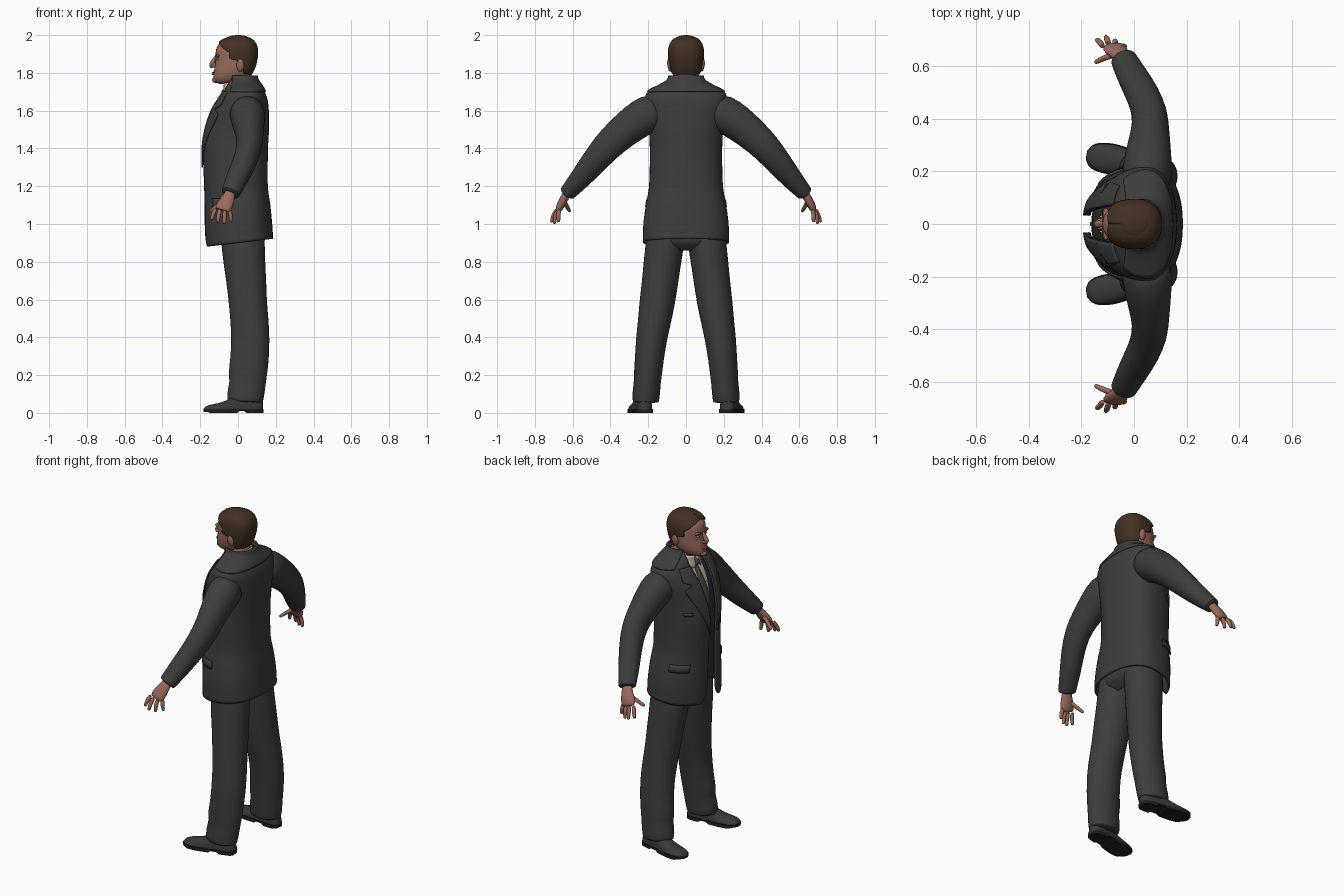
import bpy, bmesh, math
from mathutils import Vector, Matrix

if "Cube" in bpy.data.objects:
    bpy.data.objects.remove(bpy.data.objects["Cube"])

def mat(name, r, g, b):
    m = bpy.data.materials.new(name)
    m.diffuse_color = (r, g, b, 1)
    m.use_nodes = True
    m.node_tree.nodes["Principled BSDF"].inputs["Base Color"].default_value = m.diffuse_color
    return m

SUIT = mat("charcoal suit", .047, .047, .048)
VEST = mat("waistcoat grey", .032, .031, .031)
TIE = mat("tie grey", .07, .068, .06)
SHIRT = mat("cream shirt", .58, .53, .39)
SKIN = mat("skin", .33, .15, .11)
HAIR = mat("brown hair", .055, .03, .016)
SHOE = mat("shoe leather", .04, .04, .04)
SOLE = mat("shoe sole", .014, .014, .014)
EYE = mat("eye white", .5, .45, .4)
LIP = mat("lips", .27, .09, .075)

def finish(name, bm, m, mirror=False, thick=0, sub=0):
    bmesh.ops.recalc_face_normals(bm, faces=bm.faces)
    me = bpy.data.meshes.new(name)
    bm.to_mesh(me)
    bm.free()
    ob = bpy.data.objects.new(name, me)
    bpy.context.collection.objects.link(ob)
    me.materials.append(m)
    me.shade_smooth()
    me.set_sharp_from_angle(angle=math.radians(50))
    if thick:
        s = ob.modifiers.new("thickness", 'SOLIDIFY')
        s.thickness, s.offset = thick, 0
    if sub:
        s = ob.modifiers.new("smooth", 'SUBSURF')
        s.levels = s.render_levels = sub
    if mirror:
        s = ob.modifiers.new("mirror", 'MIRROR')
        s.use_axis = (False, True, False)
    return ob

def grid(name, rows, m, closed=True, caps=True, **kw):
    bm = bmesh.new()
    vs = [[bm.verts.new(p) for p in r] for r in rows]
    n = len(rows[0])
    for a, b in zip(vs, vs[1:]):
        for i in range(n if closed else n - 1):
            j = (i + 1) % n
            bm.faces.new((a[i], a[j], b[j], b[i]))
    if closed and caps:
        bm.faces.new(vs[0])
        bm.faces.new(vs[-1])
    return finish(name, bm, m, **kw)

def ball(name, c, r, m, rot=0, mirror=False):
    bm = bmesh.new()
    M = Matrix.Translation(c) @ Matrix.Rotation(rot, 4, 'X') @ Matrix.Diagonal((*r, 1))
    bmesh.ops.create_uvsphere(bm, u_segments=16, v_segments=10, radius=1, matrix=M)
    return finish(name, bm, m, mirror)

def sample(tab, t):
    # smooth interpolation of table rows (key, values...)
    t = min(max(t, tab[0][0]), tab[-1][0])
    i = max(k for k in range(len(tab) - 1) if tab[k][0] <= t)
    a, b = tab[i], tab[i + 1]
    p, q = tab[max(i - 1, 0)], tab[min(i + 2, len(tab) - 1)]
    h = b[0] - a[0]
    u = (t - a[0]) / h
    out = []
    for k in range(1, len(a)):
        m0 = (b[k] - p[k]) / (b[0] - p[0]) * h
        m1 = (q[k] - a[k]) / (q[0] - a[0]) * h
        out.append((2*u**3 - 3*u*u + 1)*a[k] + (u**3 - 2*u*u + u)*m0
                   + (3*u*u - 2*u**3)*b[k] + (u**3 - u*u)*m1)
    return out

def steps(a, b, n):
    return [a + (b - a) * i / n for i in range(n + 1)]

def surf(tab, z, ang, off=0, n=2.3):
    # point on a body section; angle 0 is the face side (-x)
    xf, xb, w = sample(tab, z)
    xc = xf * .42 + xb * .58
    c, s = math.cos(ang), math.sin(ang)
    d = (xc - xf if c > 0 else xb - xc) + off
    return Vector((xc - d * math.copysign(abs(c) ** (2 / n), c),
                   (w + off) * math.copysign(abs(s) ** (2 / n), s), z))

def y_angle(tab, z, y, n=2.3):
    return math.asin(min(1, max(0, y) / sample(tab, z)[2]) ** (n / 2))

def wrap(tab, zs, gap, off=0, n=48):
    # shell open at the front by an angle gap(z)
    return [[surf(tab, z, a, off) for a in steps(gap(z), 2 * math.pi - gap(z), n)] for z in zs]

def tube(name, path, m, ref=(1, 0, 0), sides=16, mirror=True, sub=1):
    # path rows: x, y, z, radius along ref, radius across
    ref, rows = Vector(ref), []
    for i, p in enumerate(path):
        t = Vector(path[min(i + 1, len(path) - 1)][:3]) - Vector(path[max(i - 1, 0)][:3])
        t.normalize()
        a = (ref - t * ref.dot(t)).normalized()
        b = t.cross(a)
        rows.append([Vector(p[:3]) + a * p[3] * math.cos(k * math.tau / sides)
                     + b * p[4] * math.sin(k * math.tau / sides) for k in range(sides)])
    return grid(name, rows, m, mirror=mirror, sub=sub)

# jacket body: z, front x, back x, half width
J = [(.90, -.168, .18, .222), (1.0, -.172, .175, .22), (1.1, -.172, .165, .207),
     (1.2, -.175, .152, .19), (1.4, -.18, .153, .186), (1.5, -.167, .158, .19),
     (1.6, -.135, .157, .205), (1.66, -.1, .15, .212), (1.70, -.075, .135, .195),
     (1.735, -.06, .115, .13), (1.755, -.052, .1, .095), (1.775, -.05, .09, .08)]
GAP = [(.90, .085), (.93, .055), (1.0, .04), (1.3, .032), (1.4, .038), (1.6, .06), (1.7, .07), (1.775, .06)]
def jgap(z): return y_angle(J, z, sample(GAP, z)[0])
rows = wrap(J, steps(.90, 1.775, 50), jgap)
for r in rows:
    for p in r:  # hem hangs lower at the front
        if p.z < 1: p.z += p.x * .12 * (1 - p.z) / .1
grid("jacket_body", rows, SUIT, closed=False, thick=.012)

# lapels with a notch, coat collar, pocket flaps
LW = [(1.3, .004), (1.45, .055), (1.585, .092), (1.6, .055), (1.615, .055), (1.625, .085), (1.7, .07)]
rows = []
for z in steps(1.3, 1.7, 40):
    g, w = sample(GAP, z)[0] - .002, sample(LW, z)[0]
    rows.append([surf(J, z, y_angle(J, z, g + w * k / 6), .011) for k in range(7)])
grid("lapel", rows, SUIT, closed=False, thick=.008, mirror=True)
grid("coat_collar", wrap(J, steps(1.7, 1.785, 8), lambda z: .9, .01), SUIT, closed=False, thick=.01)
grid("pocket_flap", [[surf(J, z, a, .01) for a in steps(.75, 1.35, 10)] for z in (1.09, 1.11, 1.135)],
     SUIT, closed=False, thick=.006, mirror=True)
grid("breast_pocket", [[surf(J, z, a, .008) for a in steps(.72, 1.0, 6)] for z in (1.43, 1.45)],
     SUIT, closed=False, thick=.005)

# waistcoat, shirt, tie and buttons
VG = [(1.0, .0005), (1.45, .0005), (1.5, .016), (1.62, .045), (1.72, .065)]
grid("waistcoat", wrap(J, steps(1.0, 1.72, 30), lambda z: y_angle(J, z, sample(VG, z)[0]), -.018),
     VEST, closed=False)
grid("shirt", wrap(J, steps(1.35, 1.74, 16), lambda z: 0, -.03), SHIRT, closed=False)
for i in range(5):
    p = surf(J, 1.08 + .085 * i, 0, -.017)
    ball("waistcoat_button", p, (.005, .008, .008), TIE)
tie = [surf(J, z, 0, -.025) for z in (1.43, 1.5, 1.58, 1.65, 1.69)]
tube("tie", [(*p, w, .008) for p, w in zip(tie, (.03, .028, .024, .018, .015))], TIE,
     ref=(0, 1, 0), mirror=False)
ball("tie_knot", (-.072, 0, 1.695), (.016, .02, .02), TIE)
C = [(1.69, -.082, .08, .082), (1.73, -.076, .076, .072), (1.76, -.074, .074, .069)]
rows = wrap(C, steps(1.69, 1.76, 5), lambda z: .22)
for r in rows:
    for p in r: p.z += .22 * p.x
grid("shirt_collar", rows, SHIRT, closed=False, thick=.006)

# sleeves
tube("sleeve", [(.045, .13, 1.60, .085, .09), (.05, .2, 1.585, .098, .105), (.055, .27, 1.54, .088, .097),
                (.062, .35, 1.475, .074, .088), (.062, .42, 1.41, .068, .081), (.035, .49, 1.325, .064, .07),
                (-.005, .56, 1.24, .06, .058), (-.036, .621, 1.172, .052, .045),
                (-.04, .628, 1.163, .051, .044), (-.042, .631, 1.159, .04, .034)], SUIT, sides=20)

# hands
tube("palm", [(-.035, .61, 1.185, .028, .022), (-.045, .638, 1.15, .03, .022), (-.062, .655, 1.115, .043, .024),
              (-.08, .673, 1.08, .045, .02), (-.083, .677, 1.07, .035, .012)], SKIN)
for base, tip in (((-.118, .673, 1.085), (-.142, .702, 1.02)), ((-.096, .68, 1.08), (-.108, .714, 1.008)),
                  ((-.07, .678, 1.075), (-.073, .698, 1.0)), ((-.046, .668, 1.08), (-.034, .675, 1.01)),
                  ((-.065, .645, 1.125), (-.15, .614, 1.065))):
    a, b = Vector(base), Vector(tip)
    bend = Vector((0, .006, .004))
    tube("finger", [(*a, .013, .014), (*(a.lerp(b, .5) + bend), .0125, .0125),
                    (*a.lerp(b, .88), .0105, .0105), (*b, .007, .007)], SKIN, ref=(1, .3, 0), sides=8)

# trousers
P = [(.86, -.03, .09, .1), (.9, -.085, .14, .195), (1.0, -.1, .14, .2), (1.1, -.11, .13, .18)]
grid("trouser_hips", wrap(P, steps(.86, 1.1, 8), lambda z: 0), SUIT, closed=False)
tube("trouser_leg", [(.025, .105, 1.0, .115, .098), (.025, .108, .92, .118, .104), (.033, .125, .8, .112, .1),
                     (.046, .139, .68, .106, .097), (.052, .153, .58, .102, .095), (.062, .168, .48, .102, .088),
                     (.066, .183, .39, .103, .083), (.062, .195, .28, .103, .077), (.05, .202, .2, .104, .075),
                     (.052, .205, .16, .096, .072), (.042, .21, .11, .1, .074), (.037, .214, .06, .096, .072),
                     (.037, .214, .055, .09, .066)], SUIT, sides=20)

# shoes: distance from heel, half width, height
F = [(0, .02, .06), (.015, .034, .085), (.06, .042, .1), (.12, .045, .098), (.17, .05, .078),
     (.22, .055, .056), (.27, .05, .045), (.3, .036, .036), (.315, .012, .022)]
heel = Vector((.13, .212, 0))
ax = Vector((-.31, .05, 0)).normalized()
side = Vector((-ax.y, ax.x, 0))
def foot(s, y, z): return heel + ax * s + side * y + Vector((0, 0, z))
upper, sole = [], []
for s in steps(0, .315, 24):
    w, h = sample(F, s)
    upper.append([foot(s, w * math.cos(a), .018 + (h - .018) * max(0, math.sin(a)) ** .8)
                  for a in steps(0, math.pi, 16)])
    k = w + .004
    low = 0 if s < .085 or .14 < s < .28 else (.01 if s < .14 else .006)
    sole.append([foot(s, k, low), foot(s, k, .021), foot(s, -k, .021), foot(s, -k, low)])
grid("shoe_upper", upper, SHOE, mirror=True)
grid("shoe_sole", sole, SOLE, mirror=True)

# head and neck
H = [(1.742, -.1, -.03, .022), (1.752, -.122, .01, .044), (1.775, -.13, .05, .064), (1.81, -.127, .075, .077),
     (1.85, -.121, .09, .083), (1.9, -.119, .098, .087), (1.94, -.11, .094, .083), (1.97, -.083, .076, .066),
     (1.985, -.05, .05, .043), (1.993, -.01, .012, .008)]
hz = steps(1.742, 1.96, 22) + [1.97, 1.978, 1.985, 1.99, 1.993]
grid("head", [[surf(H, z, k * math.tau / 32, 0, 2.15) for k in range(32)] for z in hz], SKIN)
tube("neck", [(.02, 0, 1.66, .07, .068), (.01, 0, 1.74, .068, .064), (.008, 0, 1.83, .066, .062)], SKIN, mirror=False)

# hair shell with a hairline that opens over the face
HG = [(1.795, 2.1), (1.825, 1.85), (1.86, 1.7), (1.875, 1.25), (1.905, 1.2), (1.925, .95), (1.945, .62),
      (1.958, .25), (1.962, 0), (2, 0)]
grid("hair", wrap(H, steps(1.795, 1.965, 34) + [1.97, 1.978, 1.985, 1.99, 1.993],
                  lambda z: max(0, sample(HG, z)[0]), .004), HAIR, closed=False, thick=.009)
ball("hair_crown", (.0, 0, 1.982), (.06, .05, .018), HAIR)

# face
tube("nose", [(-.112, 0, 1.895, .01, .008), (-.123, 0, 1.875, .011, .009), (-.136, 0, 1.855, .014, .012),
              (-.141, 0, 1.842, .016, .016), (-.13, 0, 1.828, .012, .014)], SKIN, ref=(0, 1, 0), mirror=False)
ball("nostril", (-.13, .013, 1.838), (.013, .009, .009), SKIN, mirror=True)
ball("eye", (-.107, .034, 1.873), (.007, .014, .006), EYE, mirror=True)
ball("iris", (-.1125, .033, 1.873), (.0025, .005, .005), HAIR, mirror=True)
ball("brow_ridge", (-.107, .035, 1.89), (.013, .026, .009), SKIN, rot=.05, mirror=True)
ball("eyebrow", (-.113, .036, 1.893), (.009, .021, .0045), HAIR, rot=.05, mirror=True)
ball("upper_lip", (-.129, 0, 1.802), (.009, .024, .0045), LIP)
ball("lower_lip", (-.13, 0, 1.793), (.009, .02, .005), LIP)
ball("chin", (-.118, 0, 1.763), (.019, .026, .016), SKIN)
ball("ear", (.012, .088, 1.84), (.02, .011, .034), SKIN, rot=-.15, mirror=True)
